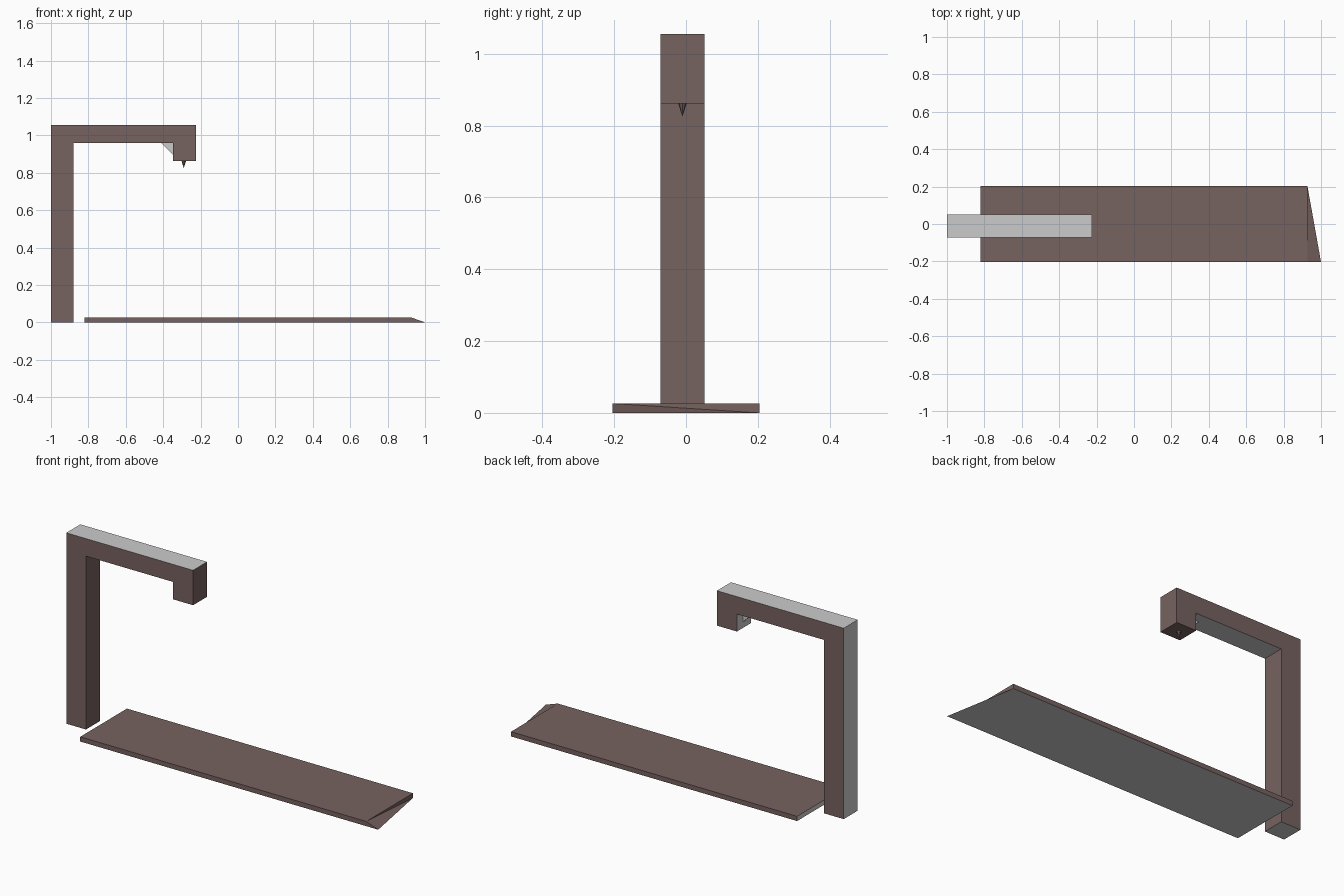
import bpy, bmesh, math

if "Cube" in bpy.data.objects:
    bpy.data.objects.remove(bpy.data.objects["Cube"])


def material(name, color):
    m = bpy.data.materials.new(name)
    m.diffuse_color = (*color, 1)
    m.use_nodes = True
    m.node_tree.nodes["Principled BSDF"].inputs["Base Color"].default_value = m.diffuse_color
    return m


BROWN = material("brown", (0.18, 0.122, 0.115))
GREY = material("grey", (0.8, 0.8, 0.8))


def finish(name, bm, is_grey):
    """Turn a bmesh into an object, painting the faces chosen by is_grey."""
    bmesh.ops.recalc_face_normals(bm, faces=bm.faces)
    bm.normal_update()
    for f in bm.faces:
        f.material_index = int(is_grey(f))
    mesh = bpy.data.meshes.new(name)
    bm.to_mesh(mesh)
    bm.free()
    mesh.materials.append(BROWN)
    mesh.materials.append(GREY)
    obj = bpy.data.objects.new(name, mesh)
    bpy.context.collection.objects.link(obj)
    return obj


def extruded_profile(name, points, y0, y1, is_grey):
    """Extrude an x-z outline along y."""
    bm = bmesh.new()
    face = bm.faces.new([bm.verts.new((x, y0, z)) for x, z in points])
    geom = bmesh.ops.extrude_face_region(bm, geom=[face])["geom"]
    verts = [g for g in geom if isinstance(g, bmesh.types.BMVert)]
    bmesh.ops.translate(bm, verts=verts, vec=(0, y1 - y0, 0))
    return finish(name, bm, is_grey)


# Hooked frame: post, arm and drop-down head in one outline
extruded_profile(
    "post_and_arm",
    [(-1, 0), (-0.88, 0), (-0.88, 0.958), (-0.347, 0.958), (-0.347, 0.862),
     (-0.225, 0.862), (-0.225, 1.055), (-1, 1.055)],
    -0.071, 0.051,
    lambda f: (f.normal.x < -0.5 or abs(f.normal.z) > 0.5)
    and not (f.normal.z < -0.5 and f.calc_center_median().x > -0.34))

# Thin triangular brace in the inner corner of the head
extruded_profile(
    "corner_brace",
    [(-0.41, 0.958), (-0.347, 0.958), (-0.347, 0.895)],
    -0.016, -0.004, lambda f: True)

# Small pointed spike under the head
bm = bmesh.new()
bmesh.ops.create_cone(bm, cap_ends=True, segments=8, radius1=0.0,
                      radius2=0.012, depth=0.038)
bmesh.ops.remove_doubles(bm, verts=bm.verts, dist=1e-5)
bmesh.ops.translate(bm, verts=bm.verts, vec=(-0.29, -0.01, 0.844))
finish("spike", bm, lambda f: False)

# Floor slab, with one lower end corner pulled out to a point
bm = bmesh.new()
bmesh.ops.create_cube(bm, size=1)
for v in bm.verts:
    v.co = (-0.822 if v.co.x < 0 else 0.927,
            math.copysign(0.204, v.co.y),
            0 if v.co.z < 0 else 0.026)
end = {(v.co.y > 0, v.co.z > 0): v for v in bm.verts if v.co.x > 0}
end_face = next(f for f in bm.faces if f.normal.x > 0.5)
bmesh.utils.face_split(end_face, end[(False, True)], end[(True, False)])
end[(False, False)].co.x = 1.0
finish("floor_slab", bm, lambda f: f.normal.x < -0.5 or f.normal.z < -0.5)
